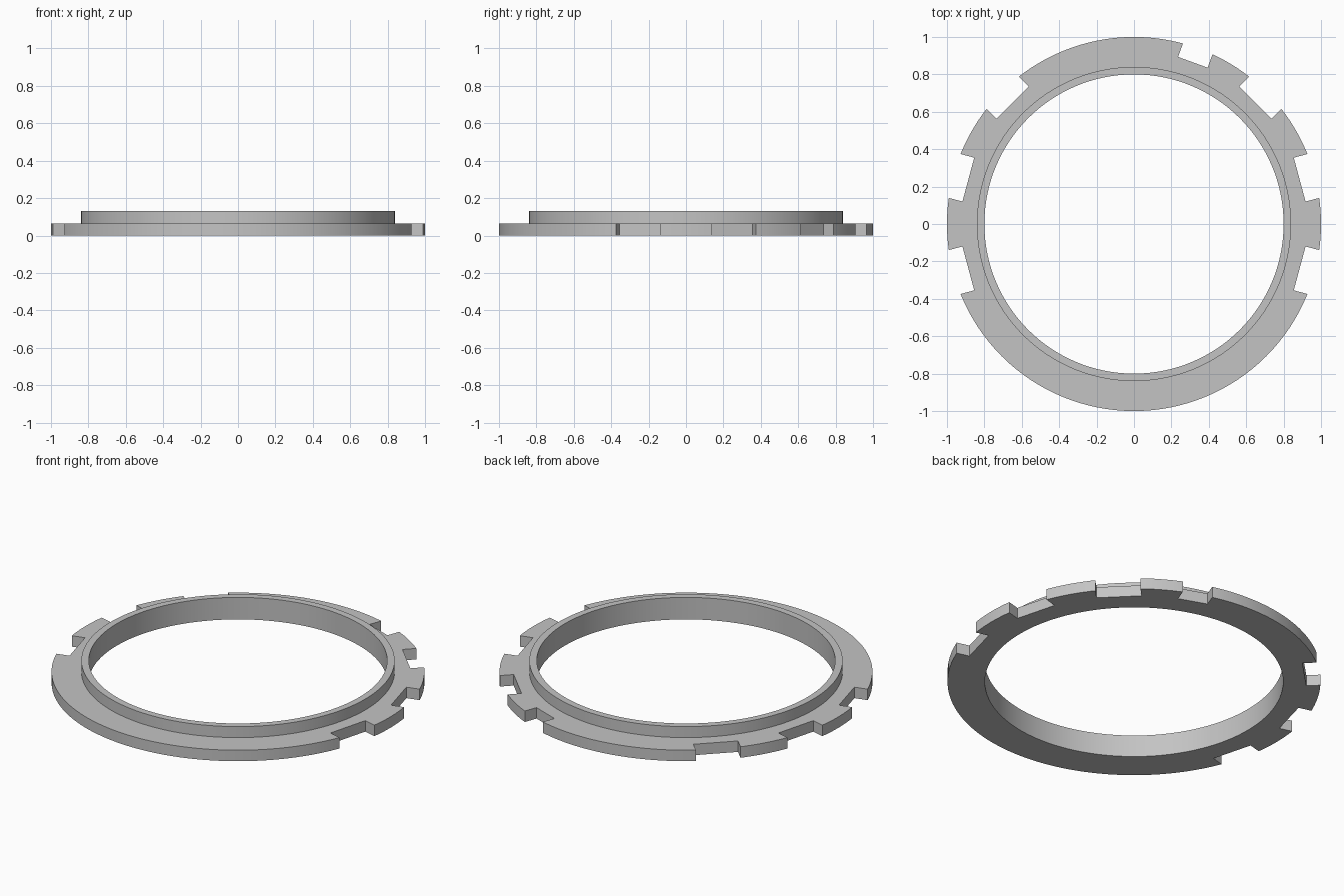
import bpy, bmesh, math
from mathutils import Matrix

cube = bpy.data.objects.get("Cube")
if cube:
    bpy.data.objects.remove(cube, do_unlink=True)

SEGMENTS = 128
FLANGE_TOP, LIP_TOP = 0.065, 0.13
INNER, LIP, OUTER = 0.80, 0.84, 1.0

grey = bpy.data.materials.new("plain grey")
grey.use_nodes = True
colour = (0.55, 0.55, 0.55, 1)
grey.diffuse_color = colour
grey.node_tree.nodes["Principled BSDF"].inputs["Base Color"].default_value = colour


def make_object(name, bm):
    bmesh.ops.recalc_face_normals(bm, faces=bm.faces[:])
    mesh = bpy.data.meshes.new(name)
    bm.to_mesh(mesh)
    bm.free()
    mesh.materials.append(grey)
    obj = bpy.data.objects.new(name, mesh)
    bpy.context.collection.objects.link(obj)
    return obj


# Flange and raised lip, turned from one stepped profile
profile = [(INNER, 0), (OUTER, 0), (OUTER, FLANGE_TOP),
           (LIP, FLANGE_TOP), (LIP, LIP_TOP), (INNER, LIP_TOP)]
bm = bmesh.new()
rings = []
for i in range(SEGMENTS):
    a = 2 * math.pi * i / SEGMENTS
    rings.append([bm.verts.new((r * math.cos(a), r * math.sin(a), z)) for r, z in profile])
for i, ring in enumerate(rings):
    following = rings[(i + 1) % SEGMENTS]
    for j in range(len(profile)):
        k = (j + 1) % len(profile)
        bm.faces.new((ring[j], following[j], following[k], ring[k]))
lock_ring = make_object("lock_ring", bm)

# Square notches around the rim: angle, width, floor radius
notches = [(a, 0.243, 0.917) for a in (-15, 15, 45, 135, 165, 195)]
notches.append((70, 0.168, 0.92))
bm = bmesh.new()
depth = 0.3
for angle, width, floor in notches:
    place = (Matrix.Rotation(math.radians(angle), 4, "Z")
             @ Matrix.Translation((floor + depth / 2, 0, 0))
             @ Matrix.Diagonal((depth, width, 0.5, 1)))
    bmesh.ops.create_cube(bm, size=1, matrix=place)
cutter = make_object("notch_cutter", bm)
cutter.hide_render = True

cut = lock_ring.modifiers.new("notches", "BOOLEAN")
cut.operation = "DIFFERENCE"
cut.solver = "EXACT"
cut.object = cutter

# Bake the notches, then smooth the round walls
bpy.ops.object.select_all(action="DESELECT")
lock_ring.select_set(True)
bpy.context.view_layer.objects.active = lock_ring
bpy.ops.object.modifier_apply(modifier=cut.name)
bpy.data.objects.remove(cutter, do_unlink=True)
bpy.ops.object.shade_smooth_by_angle(angle=math.radians(20))
